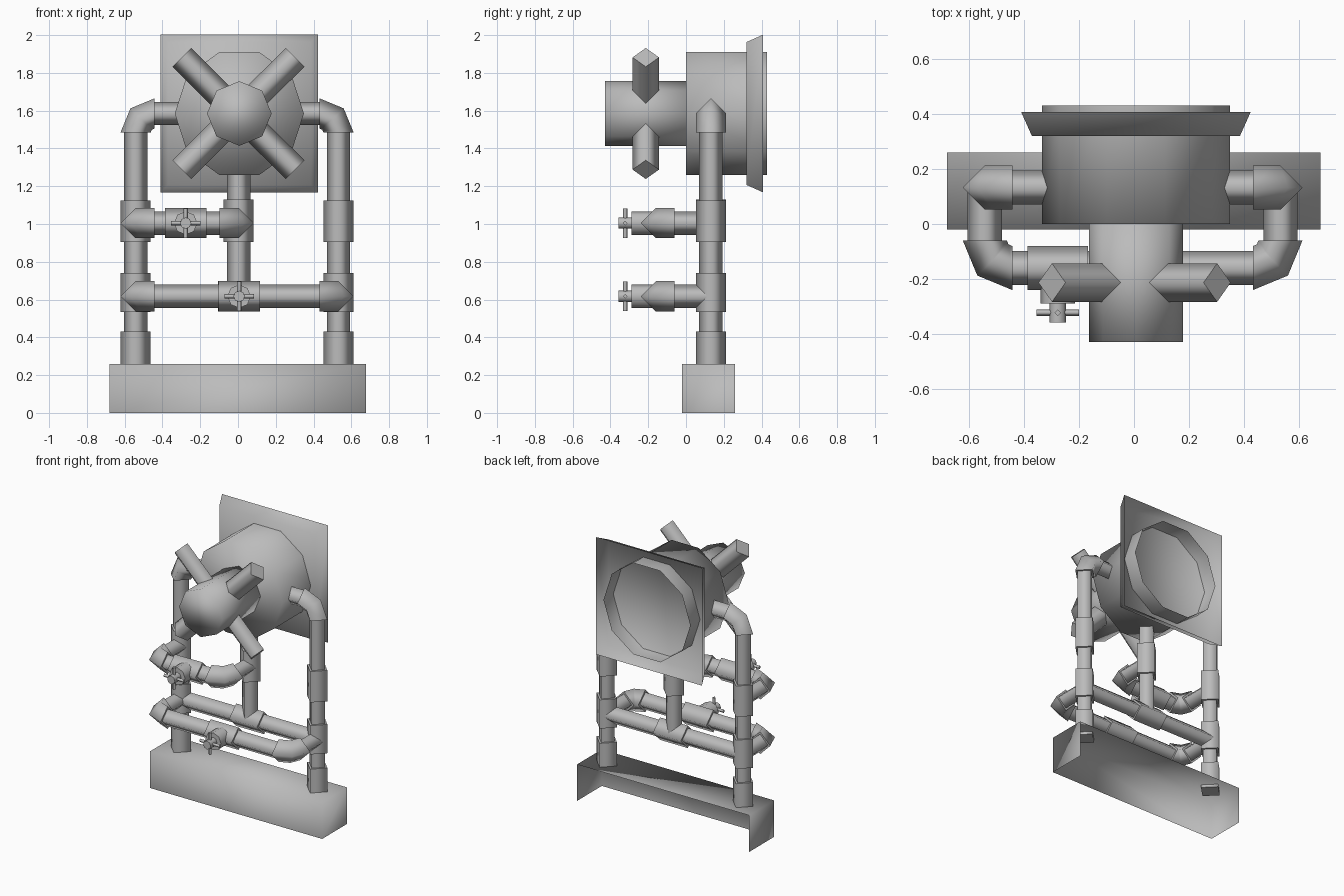
import bpy, math
from mathutils import Vector as V

if "Cube" in bpy.data.objects:
    bpy.data.objects.remove(bpy.data.objects["Cube"])

grey = bpy.data.materials.new("pipe grey")
grey.diffuse_color = (0.5, 0.5, 0.5, 1)
grey.use_nodes = True
grey.node_tree.nodes["Principled BSDF"].inputs["Base Color"].default_value = grey.diffuse_color


def make(name, verts, faces, flat=()):
    me = bpy.data.meshes.new(name)
    me.from_pydata(verts, [], faces)
    me.materials.append(grey)
    for i, p in enumerate(me.polygons):
        p.use_smooth = i not in flat
    ob = bpy.data.objects.new(name, me)
    bpy.context.collection.objects.link(ob)
    return ob


def tube(name, path, r, side, n=4, start=True, end=True, smooth_caps=False, turn=0):
    """Sweep an n-sided section along a path lying square to the side vector."""
    pts, side = [V(p) for p in path], V(side).normalized()
    verts, faces = [], []
    for i, p in enumerate(pts):
        t = V()
        if i > 0:
            t += (p - pts[i - 1]).normalized()
        if i < len(pts) - 1:
            t += (pts[i + 1] - p).normalized()
        up = t.normalized().cross(side)
        for k in range(n):
            a = 2 * math.pi * k / n + turn
            verts.append(p + side * (r * math.cos(a)) + up * (r * math.sin(a)))
    for i in range(len(pts) - 1):
        for k in range(n):
            a, b = i * n + k, i * n + (k + 1) % n
            faces.append((a, b, b + n, a + n))
    caps = len(faces)
    if start:
        faces.append(tuple(reversed(range(n))))
    if end:
        faces.append(tuple(range(len(verts) - n, len(verts))))
    return make(name, verts, faces, () if smooth_caps else range(caps, len(faces)))


def elbow(name, centre, a, b, normal):
    """Two-segment quarter bend from centre+a to centre+b, with straight end tangents."""
    c, a, b = V(centre), V(a), V(b)
    ring = [c + a, c + (a + b) * math.sqrt(0.5), c + b]
    n, verts, faces, nv = 4, [], [], V(normal)
    for p in ring:
        out = (p - c).normalized()
        verts += [p + nv * R, p + out * R, p - nv * R, p - out * R]
    for i in range(2):
        for k in range(n):
            q, s = i * n + k, i * n + (k + 1) % n
            faces.append((q, s, s + n, q + n))
    faces += [(3, 2, 1, 0), (8, 9, 10, 11)]
    if (verts[1] - verts[0]).cross(verts[4] - verts[0]).dot(ring[0] + a - c) < 0:
        pass
    ob = make(name, verts, faces, (8, 9))
    import bmesh
    bm = bmesh.new()
    bm.from_mesh(ob.data)
    bmesh.ops.recalc_face_normals(bm, faces=bm.faces)
    bm.to_mesh(ob.data)
    bm.free()


R, P = 0.08, 0.062           # fitting and pipe radius
XL, XR, XC, Y = -0.542, 0.532, 0.003, 0.132
ZL, ZU, ZT = 0.617, 1.005, 1.585
YF = -0.16                   # front pipe run
X, Yv, Z = (1, 0, 0), (0, 1, 0), (0, 0, 1)

# Base channel, open at the back and underneath
x0, x1, y0, y1, h = -0.68, 0.677, -0.02, 0.26, 0.26
make("base", [(x0, y0, 0), (x1, y0, 0), (x1, y1, 0), (x0, y1, 0),
              (x0, y0, h), (x1, y0, h), (x1, y1, h), (x0, y1, h)],
     [(0, 1, 5, 4), (1, 2, 6, 5), (3, 0, 4, 7), (4, 5, 6, 7)])

# Drum, nozzle and open square dish
CX = 0.007
tube("drum", [(CX, 0, ZT), (CX, 0.43, ZT)], 0.342, X, 10, end=False, smooth_caps=True)
tube("nozzle", [(CX, -0.428, ZT), (CX, 0.02, ZT)], 0.171, X, 8, smooth_caps=True)
dish = []
for y, s in ((0.32, 0.378), (0.407, 0.417)):
    dish += [(CX + i * s, y, ZT + k * s) for i, k in ((-1, -1), (1, -1), (1, 1), (-1, 1))]
make("back_dish", dish, [(0, 1, 2, 3)] + [(k, k + 4, (k + 1) % 4 + 4, (k + 1) % 4) for k in range(4)])

# Four crossed arms on the nozzle
for i in (-1, 1):
    for k in (-1, 1):
        tube("arm", [(CX - 0.005, -0.213, ZT), (CX - 0.005 + i * 0.3, -0.213, ZT + k * 0.297)],
             0.07, Yv)

# Uprights with feet, collars and top elbows into the drum
for s, x in ((-1, XL), (1, XR)):
    tube("upright", [(x, Y, 0.25), (x, Y, 1.49)], P, X)
    tube("foot_collar", [(x, Y, 0.24), (x, Y, 0.43)], R, X)
    tube("lower_tee", [(x, Y, 0.535), (x, Y, 0.74)], R, X)
    tube("upper_tee", [(x, Y, 0.905), (x, Y, 1.125)], R, X)
    elbow("top_elbow", (x - s * 0.1, Y, ZT - 0.1), (s * 0.1, 0, 0), (0, 0, 0.1), Yv)
    tube("drum_inlet", [(x - s * 0.1, Y, ZT), (s * 0.28, Y, ZT)], P, Yv)
    # lower branch and elbow to the front run
    tube("lower_branch", [(x, Y, ZL), (x, -0.06, ZL)], P, X)
    elbow("lower_elbow", (x - s * 0.1, -0.06, ZL), (s * 0.1, 0, 0), (0, -0.1, 0), Z)

# Centre drop pipe and rear bar
tube("centre_pipe", [(XC, Y, ZL), (XC, Y, 1.3)], P, X)
tube("centre_tee", [(XC, Y, 0.905), (XC, Y, 1.13)], R, X)
tube("rear_bar", [(XL, Y, ZL), (XR, Y, ZL)], P, Z)
tube("rear_tee", [(XC - 0.11, Y, ZL), (XC + 0.11, Y, ZL)], R, Z)

# Front runs
tube("lower_front_pipe", [(XL + 0.1, YF, ZL), (XR - 0.1, YF, ZL)], P, Z)
for s, x in ((-1, XL), (1, XC)):
    tube("upper_branch", [(x, Y, ZU), (x, -0.06, ZU)], P, X)
    elbow("upper_elbow", (x - s * 0.1, -0.06, ZU), (s * 0.1, 0, 0), (0, -0.1, 0), Z)
tube("upper_front_pipe", [(XL + 0.1, YF, ZU), (XC - 0.1, YF, ZU)], P, Z)

# Valves with cross handles
for x, z in ((-0.277, ZU), (0.006, ZL)):
    tube("valve_body", [(x - 0.11, YF, z), (x + 0.11, YF, z)], R, Z)
    tube("valve_bonnet", [(x, YF, z), (x, -0.288, z)], 0.062, X, 8)
    tube("valve_stem", [(x, -0.28, z), (x, -0.358, z)], 0.03, X, 8)
    tube("handle_bar", [(x - 0.078, -0.322, z), (x + 0.078, -0.322, z)], 0.012, Z)
    tube("handle_bar", [(x, -0.322, z - 0.078), (x, -0.322, z + 0.078)], 0.012, X)
